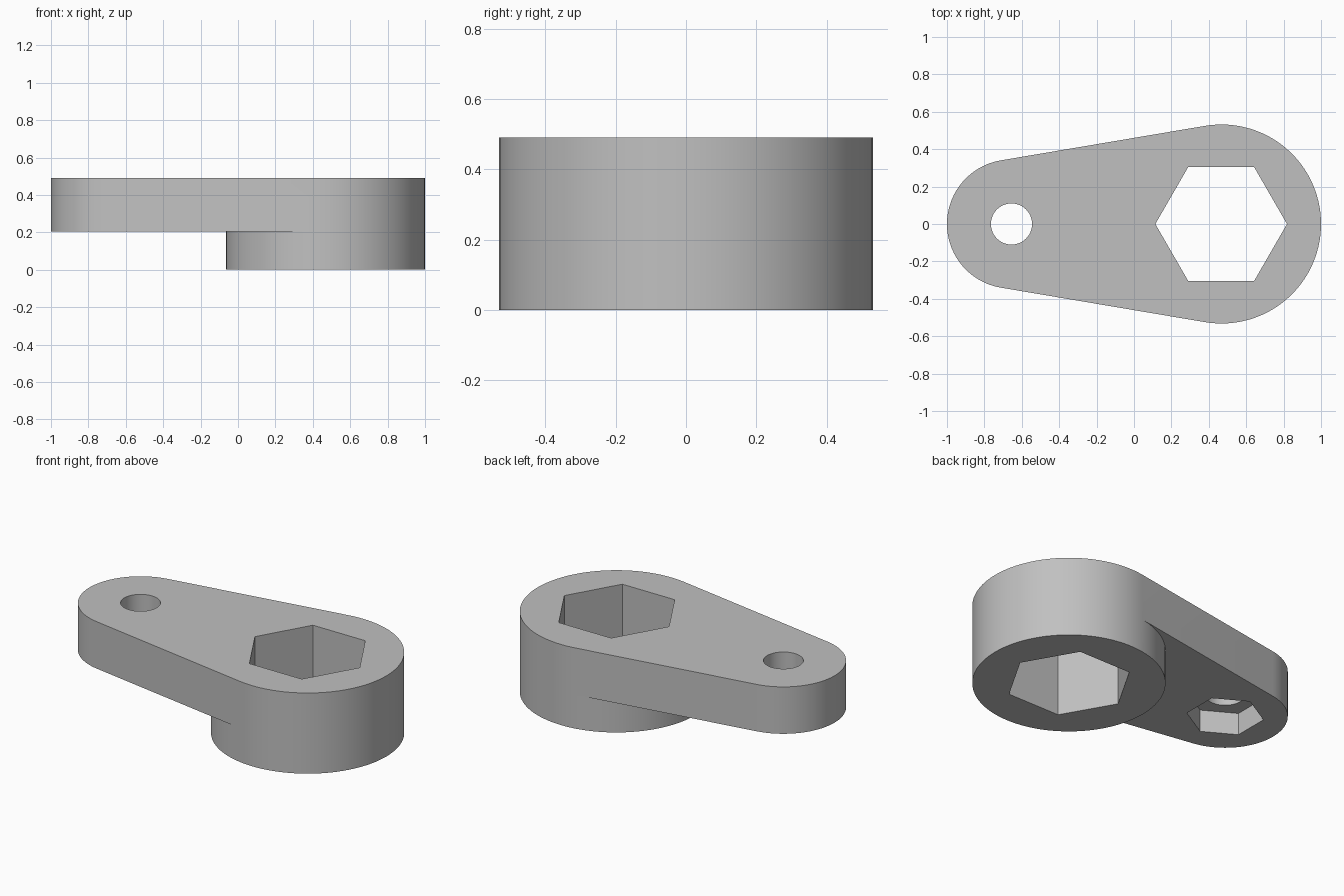
import bpy, bmesh, math

cube = bpy.data.objects.get("Cube")
if cube:
    bpy.data.objects.remove(cube, do_unlink=True)

# Main dimensions
BIG_X, BIG_R = 0.468, 0.532
SMALL_X, SMALL_R = -0.655, 0.345
STEP_Z, TOP_Z = 0.205, 0.49
POCKET_Z = STEP_Z + 0.135
TANGENT = math.acos((BIG_R - SMALL_R) / (SMALL_X - BIG_X))

bm = bmesh.new()


def arc(cx, r, start, end, steps):
    """Points along an arc, both ends included."""
    angles = [start + (end - start) * i / steps for i in range(steps + 1)]
    return [(cx + r * math.cos(a), r * math.sin(a)) for a in angles]


def polygon(cx, r, sides, turn=0.0):
    return arc(cx, r, turn, turn + math.tau, sides)[:-1]


def ring(points, z):
    return [bm.verts.new((x, y, z)) for x, y in points]


def wall(low, high):
    n = len(low)
    for i in range(n):
        j = (i + 1) % n
        bm.faces.new((low[i], low[j], high[j], high[i]))


def cap(*loops):
    """Fill a flat face bounded by an outer loop and any hole loops."""
    edges = []
    for loop in loops:
        for a, b in zip(loop, loop[1:] + loop[:1]):
            edges.append(bm.edges.get((a, b)) or bm.edges.new((a, b)))
    bmesh.ops.triangle_fill(bm, edges=edges, use_beauty=True)


# Outline arcs: outer big end, small end, and the boss side under the arm
big_arc = arc(BIG_X, BIG_R, -TANGENT, TANGENT, 60)
small_arc = arc(SMALL_X, SMALL_R, TANGENT, math.tau - TANGENT, 48)
boss_arc = arc(BIG_X, BIG_R, TANGENT, math.tau - TANGENT, 48)[1:-1]

# Outer walls of the arm and the boss, sharing the step level
big_mid, small_mid, boss_mid = (ring(p, STEP_Z) for p in (big_arc, small_arc, boss_arc))
arm_top = ring(big_arc + small_arc, TOP_Z)
boss_bottom = ring(big_arc + boss_arc, 0)
wall(big_mid + small_mid, arm_top)
wall(boss_bottom, big_mid + boss_mid)

# Large hexagonal socket through the boss
socket = polygon(0.466, 0.352, 6)
socket_low, socket_high = ring(socket, 0), ring(socket, TOP_Z)
wall(socket_low, socket_high)

# Small round hole with a hexagonal nut pocket below
hole = polygon(SMALL_X, 0.11, 48)
nut = polygon(SMALL_X, 0.214, 6, math.pi / 6)
hole_low, hole_high = ring(hole, POCKET_Z), ring(hole, TOP_Z)
nut_low, nut_high = ring(nut, STEP_Z), ring(nut, POCKET_Z)
wall(hole_low, hole_high)
wall(nut_low, nut_high)

# Flat faces
cap(arm_top, socket_high, hole_high)
cap(boss_bottom, socket_low)
cap([big_mid[-1]] + small_mid + [big_mid[0]] + boss_mid[::-1], nut_low)
cap(nut_high, hole_low)
bmesh.ops.recalc_face_normals(bm, faces=bm.faces[:])

mesh = bpy.data.meshes.new("lever_arm")
bm.to_mesh(mesh)
bm.free()
lever = bpy.data.objects.new("lever_arm", mesh)
bpy.context.collection.objects.link(lever)

# Plain grey finish
grey = bpy.data.materials.new("plain grey")
grey.use_nodes = True
colour = (0.53, 0.53, 0.53, 1)
grey.diffuse_color = colour
grey.node_tree.nodes["Principled BSDF"].inputs["Base Color"].default_value = colour
mesh.materials.append(grey)

# Smooth round walls, sharp edges
bpy.ops.object.select_all(action="DESELECT")
lever.select_set(True)
bpy.context.view_layer.objects.active = lever
bpy.ops.object.shade_smooth_by_angle(angle=math.radians(30))
